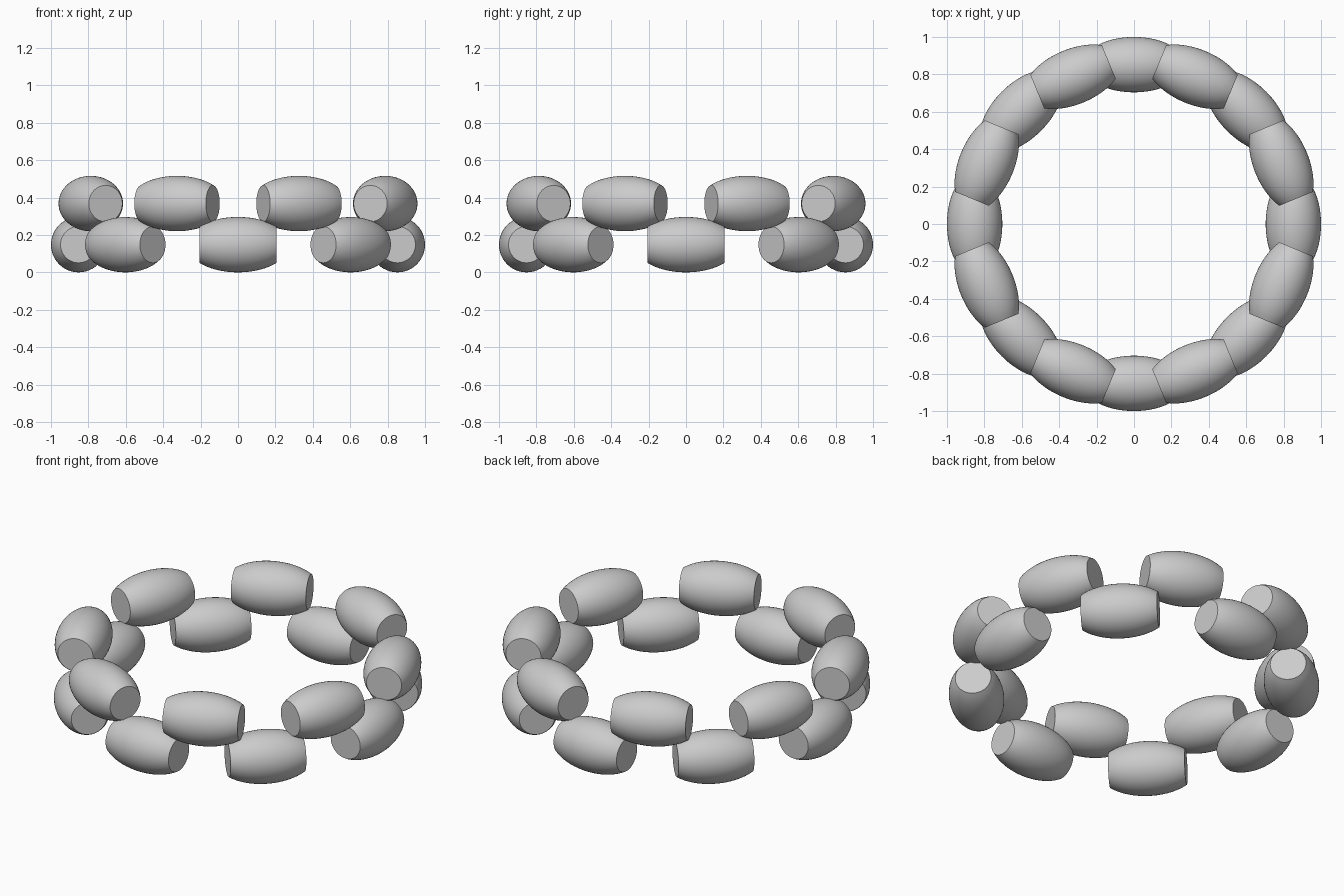
import bpy
import bmesh
from math import sin, cos, pi, sqrt, radians
from mathutils import Matrix

default_cube = bpy.data.objects.get("Cube")
if default_cube:
    bpy.data.objects.remove(default_cube, do_unlink=True)

# Single grey material
GREY = (0.6, 0.6, 0.6, 1.0)
grey = bpy.data.materials.new("plain grey")
grey.use_nodes = True
grey.diffuse_color = GREY
grey.node_tree.nodes["Principled BSDF"].inputs["Base Color"].default_value = GREY

RING_RADIUS = 0.852
BEAD_RADIUS = 0.148
END_RADIUS = 0.097
HALF_LENGTH = 0.207
BEADS_PER_RING = 8


def make_bead_mesh(sides=48, steps=20):
    """Barrel along x: a truncated ellipsoid with flat end caps."""
    bm = bmesh.new()
    semi_axis = HALF_LENGTH / sqrt(1 - (END_RADIUS / BEAD_RADIUS) ** 2)
    rings = []
    for i in range(steps + 1):
        x = HALF_LENGTH * (2 * i / steps - 1)
        r = BEAD_RADIUS * sqrt(1 - (x / semi_axis) ** 2)
        angles = [2 * pi * k / sides for k in range(sides)]
        rings.append([bm.verts.new((x, r * cos(a), r * sin(a))) for a in angles])
    for a, b in zip(rings, rings[1:]):
        for k in range(sides):
            n = (k + 1) % sides
            bm.faces.new((a[k], a[n], b[n], b[k]))
    bm.faces.new(rings[0])
    bm.faces.new(rings[-1])
    bmesh.ops.recalc_face_normals(bm, faces=bm.faces)
    mesh = bpy.data.meshes.new("barrel_bead")
    bm.to_mesh(mesh)
    bm.free()
    mesh.materials.append(grey)
    return mesh


bead_mesh = make_bead_mesh()


def make_ring(name, height, offset):
    """Beads laid tangentially around a circle."""
    beads = []
    for i in range(BEADS_PER_RING):
        angle = 2 * pi * i / BEADS_PER_RING + offset
        bead = bpy.data.objects.new(f"{name}_bead_{i + 1}", bead_mesh)
        bead.matrix_world = (Matrix.Rotation(angle, 4, "Z")
                             @ Matrix.Translation((0, -RING_RADIUS, height)))
        bpy.context.collection.objects.link(bead)
        beads.append(bead)
    return beads


# Lower ring, and an upper ring staggered by half a bead
lower = make_ring("lower", BEAD_RADIUS, 0)
upper = make_ring("upper", 0.368, pi / BEADS_PER_RING)

# Smooth barrels with crisp cap edges (the mesh is shared)
bpy.ops.object.select_all(action="DESELECT")
lower[0].select_set(True)
bpy.context.view_layer.objects.active = lower[0]
bpy.ops.object.shade_smooth_by_angle(angle=radians(30))
